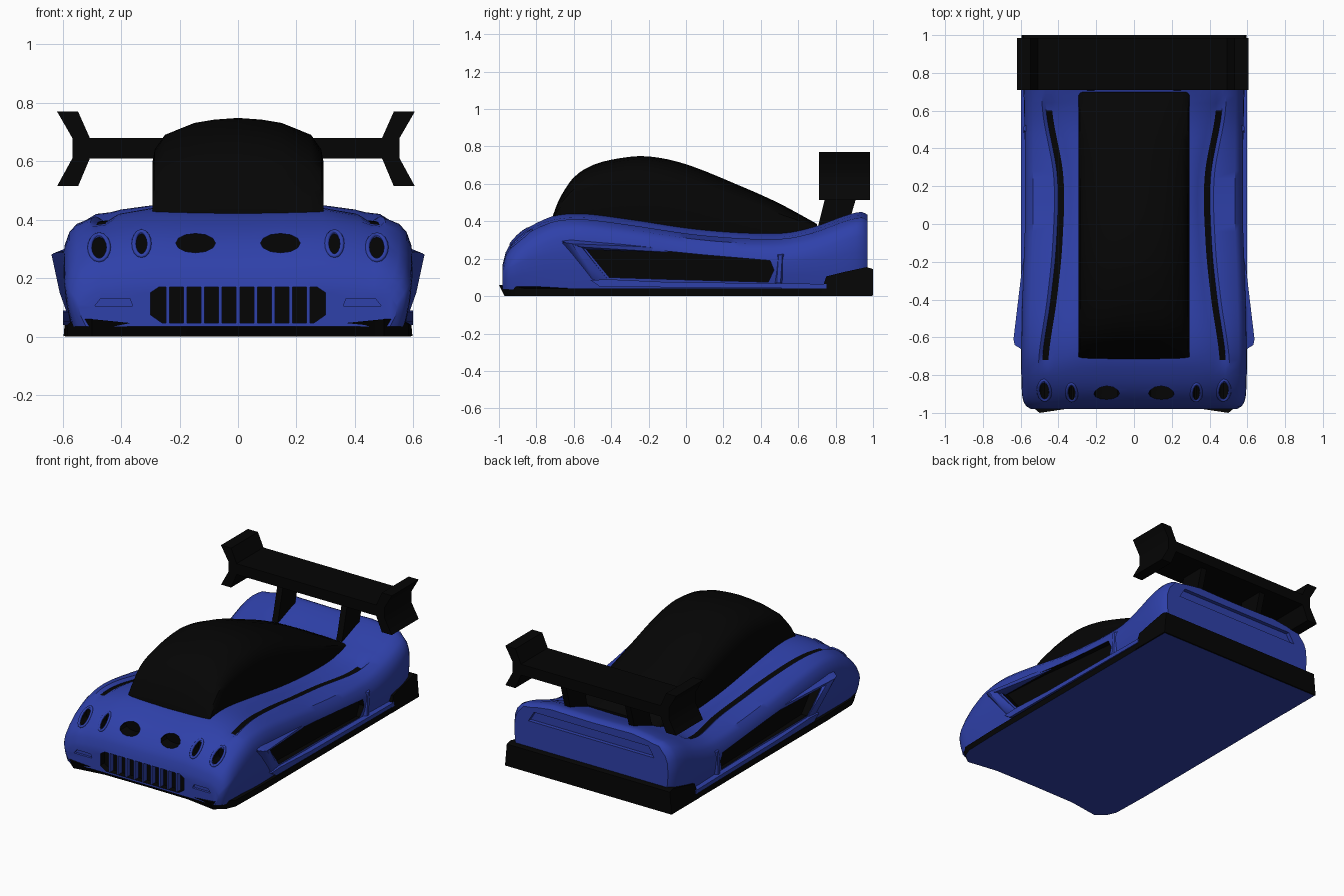
import bpy, bmesh, math
from mathutils import Vector
from mathutils.bvhtree import BVHTree

if "Cube" in bpy.data.objects:
    bpy.data.objects.remove(bpy.data.objects["Cube"])


def material(name, rgb):
    m = bpy.data.materials.new(name)
    m.diffuse_color = (*rgb, 1)
    m.use_nodes = True
    m.node_tree.nodes["Principled BSDF"].inputs["Base Color"].default_value = m.diffuse_color
    return m


BLUE = material("blue_paint", (0.028, 0.052, 0.40))
BLACK = material("black_trim", (0.0015, 0.0015, 0.0015))


def finish(bm, name, first=BLUE, second=BLACK):
    bmesh.ops.recalc_face_normals(bm, faces=bm.faces)
    me = bpy.data.meshes.new(name)
    bm.to_mesh(me)
    bm.free()
    me.materials.append(first)
    me.materials.append(second)
    ob = bpy.data.objects.new(name, me)
    bpy.context.collection.objects.link(ob)
    return ob


def interp(tab, y):
    """Smooth cubic through a small table of (y, value) points."""
    y = max(tab[0][0], min(tab[-1][0], y))
    i = 0
    while i < len(tab) - 2 and y > tab[i + 1][0]:
        i += 1

    def slope(j):
        a, b = tab[max(j - 1, 0)], tab[min(j + 1, len(tab) - 1)]
        return (b[1] - a[1]) / (b[0] - a[0])
    (y0, a), (y1, b) = tab[i], tab[i + 1]
    h = y1 - y0
    t = (y - y0) / h
    return ((2*t**3 - 3*t*t + 1) * a + (t**3 - 2*t*t + t) * h * slope(i)
            + (3*t*t - 2*t**3) * b + (t**3 - t*t) * h * slope(i + 1))


def loft(bm, ys, half_section, black=lambda y, k, n: False):
    """half_section(y) lists (x, z) from the centre line down to the bottom edge."""
    rings = []
    for y in ys:
        half = half_section(y)
        loop = half + [(-x, z) for x, z in half[:0:-1]]
        rings.append([bm.verts.new((x, y, z)) for x, z in loop])
    n = len(rings[0])
    for i in range(len(ys) - 1):
        for k in range(n):
            j = (k + 1) % n
            f = bm.faces.new((rings[i][k], rings[i][j], rings[i+1][j], rings[i+1][k]))
            f.material_index = int(black((ys[i] + ys[i+1]) / 2, k, n))
    bm.faces.new(rings[0])
    bm.faces.new(rings[-1])


def prism(bm, pts, axis, a, b, mat=0):
    def place(t, u, v):
        return {"x": (t, u, v), "y": (u, t, v), "z": (u, v, t)}[axis]
    r0 = [bm.verts.new(place(a, *p)) for p in pts]
    r1 = [bm.verts.new(place(b, *p)) for p in pts]
    n = len(pts)
    faces = [bm.faces.new(r0), bm.faces.new(r1)]
    faces += [bm.faces.new((r0[i], r0[(i+1) % n], r1[(i+1) % n], r1[i])) for i in range(n)]
    for f in faces:
        f.material_index = mat
    return faces


def ellipse(cx, cz, rx, rz, n):
    return [(cx + rx * math.cos(2*math.pi*i/n), cz + rz * math.sin(2*math.pi*i/n)) for i in range(n)]


def hull(bm, pts, side):
    bmesh.ops.convex_hull(bm, input=[bm.verts.new((side * x, y, z)) for x, y, z in pts])


# Body shell: top line, half width, and groove position along the length
TOP = [(-.98, .17), (-.96, .245), (-.88, .34), (-.8, .39), (-.7, .43), (-.55, .44), (-.3, .41),
       (0, .365), (.2, .345), (.4, .335), (.55, .34), (.7, .375), (.85, .43), (.94, .45), (.97, .435)]
WIDTH = [(-.98, .545), (-.96, .575), (-.9, .593), (-.6, .597), (-.3, .59), (0, .58),
         (.5, .58), (.85, .585), (.94, .57), (.97, .55)]
GROOVE = [(-.98, .45), (-.85, .465), (-.7, .468), (-.4, .425), (-.1, .395), (.25, .39), (.61, .45), (.97, .45)]


def body_section(y):
    t, w, g, b = interp(TOP, y), interp(WIDTH, y), interp(GROOVE, y), .035
    h = t - b
    k = min(1, h / .3)
    d = .018 * max(0, min(1, (y + .77) / .06, (.68 - y) / .06))
    return [(0, t - .005), (.15, t - .003), (.29, t), (g - .05, t - .015*k - .3*d), (g - .016, t - .024*k - d),
            (g + .016, t - .028*k - d), (g + .035, t - .03*k), (w - .045, t - .055*k),
            (w - .02, t - .083*k), (w - .003, t - .13*k), (w, b + .48*h), (w - .008, b + .25*h), (w - .025, b)]


ys = [-.98, -.975, -.965, -.95, -.93, -.905] + [-.88 + .04*i for i in range(45)] + [.91, .94, .96, .97]
bm = bmesh.new()
loft(bm, ys, body_section, lambda y, k, n: -.71 < y < .62 and k in (4, n - 5))
bmesh.ops.recalc_face_normals(bm, faces=bm.faces)
tree = BVHTree.FromBMesh(bm)
body = finish(bm, "body_shell")


def nose_y(x, z):
    hit = tree.ray_cast(Vector((x, -2, z)), Vector((0, 1, 0)))[0]
    return hit.y if hit else -.9


# Recesses: grille, lamps, side intakes, bumper slits, rear light slot
cut = bmesh.new()
prism(cut, [(-.30, .075), (-.26, .047), (.26, .047), (.30, .075), (.30, .15), (.27, .17),
            (-.27, .17), (-.30, .15)], "y", -1.1, -.94, 1)
lamps = []
for s in (-1, 1):
    for x, z, rx, rz, ring in ((.475, .305, .026, .036, True), (.33, .318, .020, .034, True),
                               (.145, .32, .068, .033, False)):
        prism(cut, ellipse(s*x, z, rx, rz, 12), "y", -1.1, nose_y(s*x, z) + .05, 1)
        if ring:
            lamps.append((s*x, z, rx + .006, rz + .008))
    prism(cut, [(s*.36, .105), (s*.49, .105), (s*.47, .13), (s*.37, .13)], "y", -1.1, -.965)
    prism(cut, [(-.55, .27), (-.2, .25), (.1, .22), (.45, .19), (.47, .14), (.44, .075), (-.1, .09), (-.41, .10)],
          "x", s*.54, s*.75, 1)
prism(cut, [(-.45, .32), (.45, .32), (.41, .385), (-.41, .385)], "y", .945, 1.1)
cutter = finish(cut, "recess_cutter")
cutter.hide_render = True
mod = body.modifiers.new("recesses", "BOOLEAN")
mod.operation, mod.solver, mod.object = "DIFFERENCE", "EXACT", cutter
dg = bpy.context.evaluated_depsgraph_get()
carved = bpy.data.meshes.new_from_object(body.evaluated_get(dg))
body.modifiers.clear()
body.data = carved
bpy.data.objects.remove(cutter)

# Raised rings round the headlamps, following the nose surface
for x, z, rx, rz in lamps:
    cu = bpy.data.curves.new("headlamp_ring", "CURVE")
    cu.dimensions = "3D"
    cu.bevel_depth, cu.bevel_resolution = .008, 2
    sp = cu.splines.new("POLY")
    pts = ellipse(x, z, rx, rz, 16)
    sp.points.add(len(pts) - 1)
    for p, (u, v) in zip(sp.points, pts):
        p.co = (u, nose_y(u, v), v, 1)
    sp.use_cyclic_u = True
    cu.materials.append(BLUE)
    bpy.context.collection.objects.link(bpy.data.objects.new("headlamp_ring", cu))

# Grille bars
bm = bmesh.new()
for i in range(-4, 5):
    x = i * .06
    prism(bm, [(x - .006, .04), (x + .006, .04), (x + .006, .172), (x - .006, .172)], "y", -.975, -.935)
finish(bm, "grille_bars")

# Cabin canopy
ROOF = [(-.715, .42), (-.69, .49), (-.66, .55), (-.6, .635), (-.5, .70), (-.35, .738), (-.2, .747),
        (0, .705), (.3, .585), (.5, .495), (.72, .375)]


def cabin_section(y):
    base, t = interp(TOP, y) - .04, interp(ROOF, y)
    h = t - base
    return [(x, base + f * h) for x, f in ((0, 1), (.08, .985), (.15, .955), (.25, .85), (.285, .72), (.293, .6), (.293, 0))]


bm = bmesh.new()
loft(bm, [-.715, -.705, -.69, -.675, -.66, -.64, -.62, -.6, -.57, -.54] + [-.5 + .05*i for i in range(25)], cabin_section)
finish(bm, "cabin_canopy", BLACK)

# Side intake surrounds: flare, front leg, rear upright, sill
bm = bmesh.new()
for s in (-1, 1):
    hull(bm, [(.57, -.68, .30), (.632, -.64, .285), (.638, -.61, .28), (.625, -.56, .262), (.57, -.6, .31),
              (.57, -.6, .25), (.595, -.25, .265), (.57, -.1, .255), (.57, -.1, .235)], s)
    hull(bm, [(.57, -.68, .29), (.632, -.64, .285), (.638, -.61, .28), (.62, -.56, .265), (.55, -.55, .265),
              (.61, -.52, .15), (.585, -.49, .08), (.58, -.42, .09), (.54, -.42, .09), (.54, -.5, .075)], s)
    hull(bm, [(.55, .48, .225), (.584, .495, .22), (.584, .515, .22), (.55, .54, .23),
              (.55, .47, .07), (.584, .485, .07), (.584, .505, .07), (.55, .52, .07)], s)
    prism(bm, [(-.51, .085), (-.46, .05), (.75, .04), (.75, .065), (.5, .068), (-.1, .075), (-.42, .09)],
          "x", s*.53, s*.598)
finish(bm, "side_intake_surrounds")

# Black skirt with blue floor; the front lip undercuts and rises at the corners
half = [(.3, -.97), (.5, -1), (.56, -.95), (.585, -.86), (.592, -.6), (.592, .995)]
bm = bmesh.new()
floor = prism(bm, [(0, -.967)] + half + [(-x, y) for x, y in half[::-1]], "z", 0, .04)
floor[0].material_index = 1
for v in bm.verts:
    if v.co.y < -.9:
        if v.co.z < .01:
            v.co.y += .03
        elif abs(v.co.x) > .4:
            v.co.z = .06
finish(bm, "base_skirt", BLACK, BLUE)

# Rear bumper, narrowing slightly towards its top
bm = bmesh.new()
prism(bm, [(.72, .003), (1, .003), (1, .145), (.965, .155), (.85, .13), (.75, .105), (.735, .06)], "x", -.597, .597)
for v in bm.verts:
    v.co.x *= 1 - .15 * v.co.z
finish(bm, "rear_bumper", BLACK)

# Rear wing with forked ends, and its struts
fork = [(.50, .61), (.54, .515), (.612, .515), (.56, .61), (.56, .68), (.612, .77), (.54, .77), (.50, .68)]
bm = bmesh.new()
prism(bm, [(x - .007, z) for x, z in fork + [(-x, z) for x, z in fork[::-1]]], "y", .71, .985)
finish(bm, "rear_wing", BLACK)
bm = bmesh.new()
for s in (-1, 1):
    prism(bm, [(.70, .35), (.77, .63), (.94, .63), (.865, .37)], "x", s*.21, s*.25)
finish(bm, "wing_struts", BLACK)

# Smooth shading with sharp edges kept
bpy.ops.object.select_all(action="DESELECT")
for ob in bpy.context.scene.objects:
    if ob.type == "MESH":
        ob.select_set(True)
        bpy.context.view_layer.objects.active = ob
bpy.ops.object.shade_smooth_by_angle(angle=math.radians(35))
